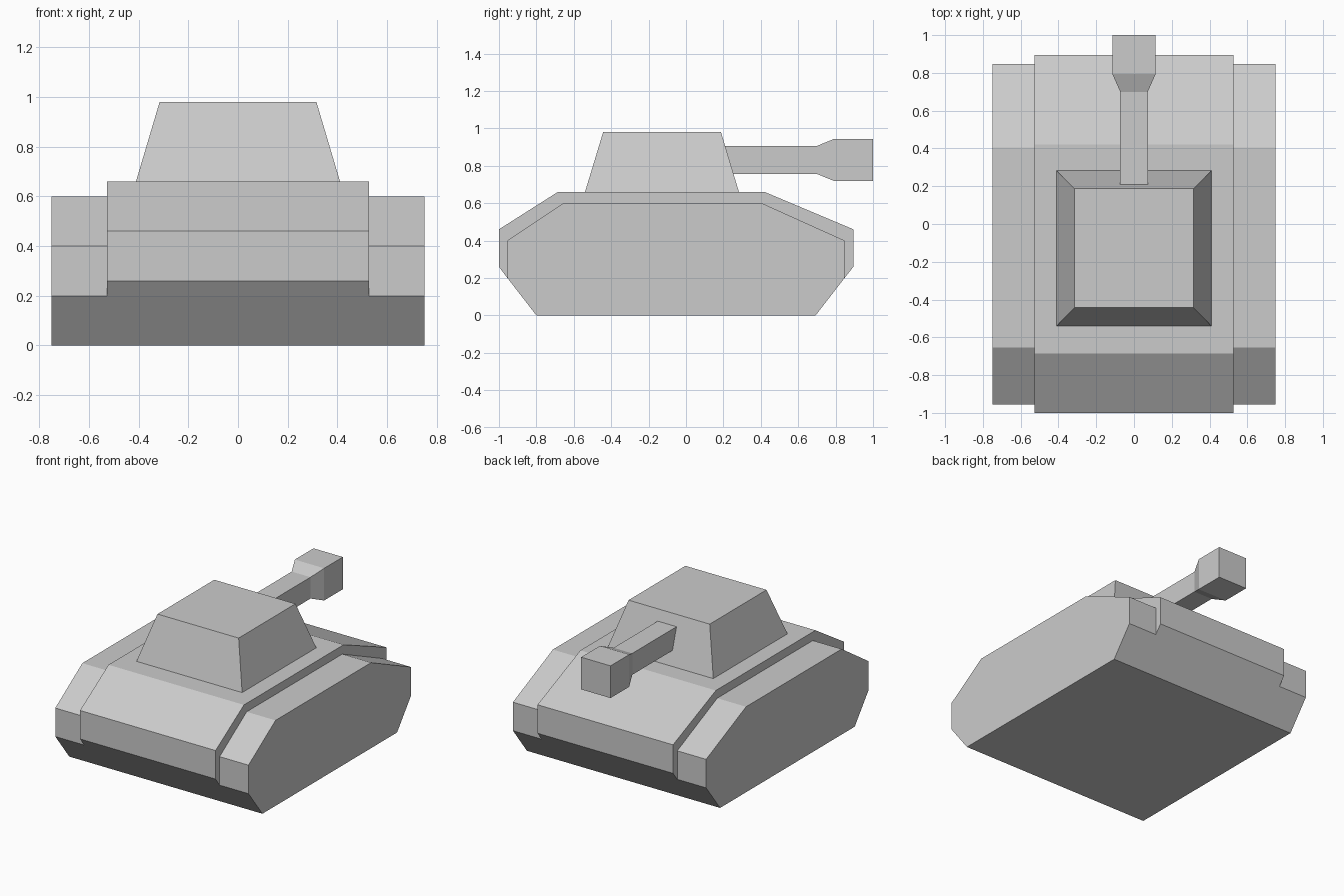
import bpy, bmesh

if "Cube" in bpy.data.objects:
    bpy.data.objects.remove(bpy.data.objects["Cube"])


def loft(name, rings):
    """Closed solid from matching rings of points, capped at both ends."""
    bm = bmesh.new()
    loops = [[bm.verts.new(p) for p in ring] for ring in rings]
    n = len(loops[0])
    for a, b in zip(loops, loops[1:]):
        for i in range(n):
            j = (i + 1) % n
            bm.faces.new((a[i], a[j], b[j], b[i]))
    bm.faces.new(loops[0])
    bm.faces.new(loops[-1])
    bmesh.ops.recalc_face_normals(bm, faces=bm.faces)
    mesh = bpy.data.meshes.new(name)
    bm.to_mesh(mesh)
    bm.free()
    obj = bpy.data.objects.new(name, mesh)
    bpy.context.collection.objects.link(obj)
    return obj


def side_profile(name, profile, half_width):
    """Side (y, z) outline extruded across x."""
    return loft(name, [[(x, y, z) for y, z in profile]
                       for x in (-half_width, half_width)])


# Full-width lower body with the track sides
side_profile("track_body", [
    (-0.80, 0), (-0.955, 0.20), (-0.955, 0.40), (-0.655, 0.60),
    (0.405, 0.60), (0.848, 0.40), (0.848, 0.20), (0.693, 0)], 0.75)

# Raised central hull, its lower slopes flush with the body
side_profile("hull", [
    (-0.955, 0.20), (-1.0, 0.26), (-1.0, 0.46), (-0.685, 0.66),
    (0.42, 0.66), (0.895, 0.46), (0.895, 0.26), (0.848, 0.20)], 0.526)

# Tapered turret
loft("turret", [[(-hx, y0, z), (hx, y0, z), (hx, y1, z), (-hx, y1, z)]
                for hx, y0, y1, z in ((0.41, -0.54, 0.283, 0.66),
                                      (0.315, -0.443, 0.187, 0.98))])

# Square gun barrel flaring into a muzzle block, pointing to the back
AXIS_Z = 0.831
loft("gun_barrel", [[(sx * hx, y, AXIS_Z + sz * hz)
                     for sx, sz in ((-1, -1), (1, -1), (1, 1), (-1, 1))]
                    for y, hx, hz in ((0.18, 0.073, 0.075), (0.70, 0.073, 0.075),
                                      (0.793, 0.114, 0.113), (1.0, 0.114, 0.113))])
